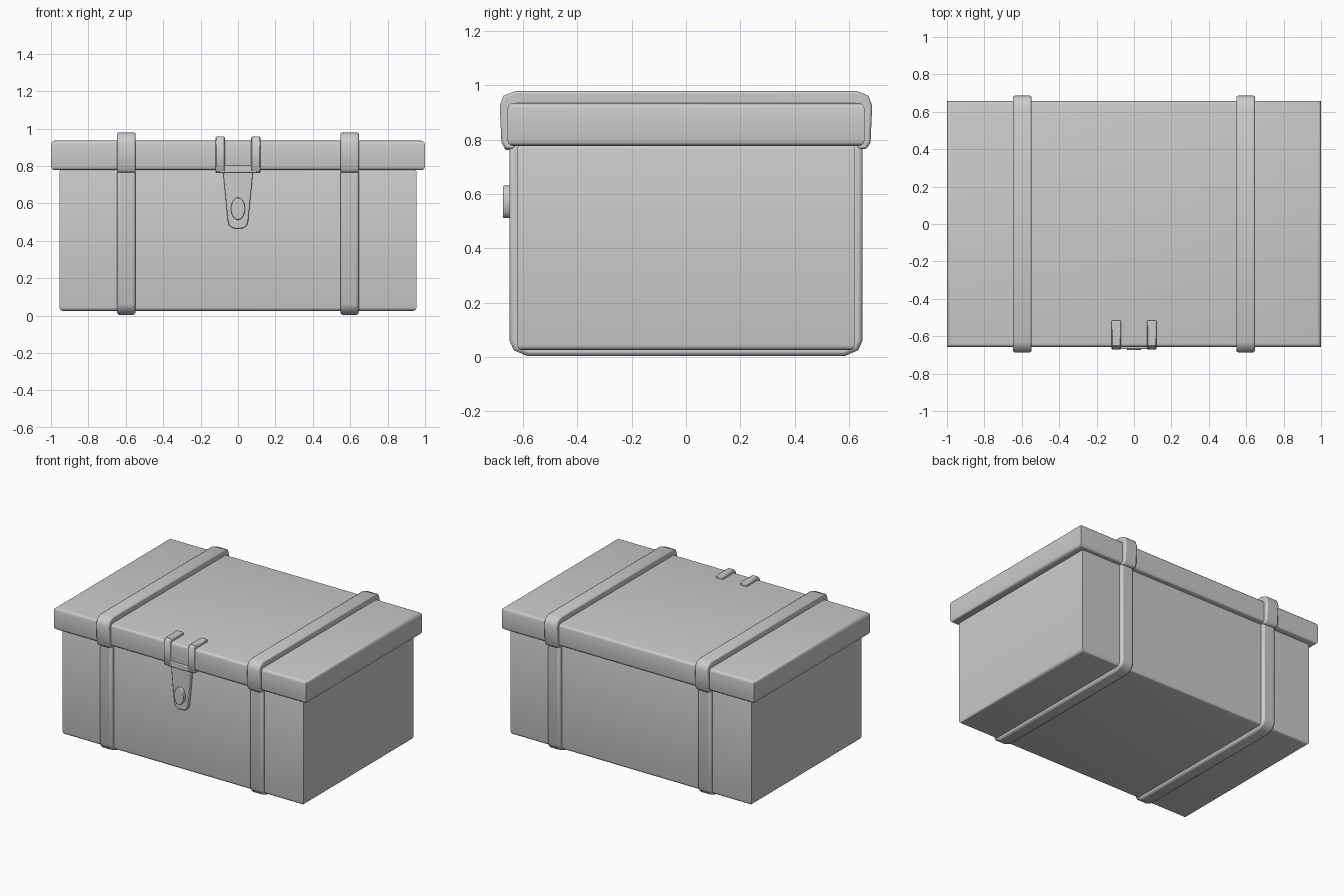
import bpy, bmesh, math

if "Cube" in bpy.data.objects:
    bpy.data.objects.remove(bpy.data.objects["Cube"])


def finish(bm, name, bevel=0.0, segs=2):
    bmesh.ops.recalc_face_normals(bm, faces=bm.faces)
    mesh = bpy.data.meshes.new(name)
    bm.to_mesh(mesh)
    bm.free()
    ob = bpy.data.objects.new(name, mesh)
    bpy.context.collection.objects.link(ob)
    bpy.ops.object.select_all(action='DESELECT')
    bpy.context.view_layer.objects.active = ob
    ob.select_set(True)
    if bevel:
        m = ob.modifiers.new("Bevel", 'BEVEL')
        m.width = bevel
        m.segments = segs
        m.limit_method = 'ANGLE'
        m.angle_limit = math.radians(50)
    bpy.ops.object.shade_smooth_by_angle(angle=math.radians(48))
    return ob


def box(name, hx, hy, z0, z1, round_edges=0.0, bevel=0.0):
    """Box; round_edges softens only the horizontal edges."""
    bm = bmesh.new()
    bmesh.ops.create_cube(bm, size=2)
    for v in bm.verts:
        v.co = (v.co.x * hx, v.co.y * hy, z0 if v.co.z < 0 else z1)
    if round_edges:
        flat = [e for e in bm.edges if abs(e.verts[0].co.z - e.verts[1].co.z) < 1e-5]
        bmesh.ops.bevel(bm, geom=flat, offset=round_edges, segments=3,
                        profile=0.5, affect='EDGES')
    return finish(bm, name, bevel)


def extrude(name, pts, direction, bevel):
    """Extrude a closed 3D outline along direction."""
    bm = bmesh.new()
    face = bm.faces.new([bm.verts.new(p) for p in pts])
    new = bmesh.ops.extrude_face_region(bm, geom=[face])["geom"]
    bmesh.ops.translate(bm, vec=direction,
                        verts=[g for g in new if isinstance(g, bmesh.types.BMVert)])
    return finish(bm, name, bevel)


def band(name, x, width, outline, bevel):
    """Side outline in (y, z) extruded across x, centred on x."""
    return extrude(name, [(x - width / 2, y, z) for y, z in outline],
                   (width, 0, 0), bevel)


def mirrored(half):
    """Complete a half outline across y = 0."""
    return half + [(-y, z) for y, z in reversed(half)]


# chest body and lid
box("chest_body", 0.955, 0.622, 0.025, 0.785, 0.02)
box("lid", 1.0, 0.657, 0.777, 0.935, 0.02)

# straps around body and lid
body_outer = mirrored([(-0.65, 0.78), (-0.65, 0.06), (-0.635, 0.025), (-0.585, 0.003)])
body_inner = mirrored([(-0.61, 0.78), (-0.61, 0.07), (-0.58, 0.04)])
lid_outer = mirrored([(-0.63, 0.765), (-0.665, 0.765), (-0.68, 0.79),
                      (-0.686, 0.925), (-0.672, 0.962), (-0.63, 0.979)])
lid_inner = mirrored([(-0.63, 0.79), (-0.645, 0.80), (-0.645, 0.91), (-0.62, 0.93)])
for side, x in (("left", -0.597), ("right", 0.597)):
    band(side + "_body_strap", x, 0.098, body_outer + body_inner[::-1], 0.014)
    band(side + "_lid_strap", x, 0.1, lid_outer + lid_inner[::-1], 0.014)

# latch hooks over the lid edge
hook = [(-0.625, 0.762), (-0.66, 0.762), (-0.672, 0.775), (-0.672, 0.93), (-0.65, 0.956),
        (-0.515, 0.956), (-0.515, 0.925), (-0.64, 0.925), (-0.645, 0.91),
        (-0.645, 0.785), (-0.625, 0.78)]
for side, x in (("left", -0.095), ("right", 0.095)):
    band(side + "_latch_hook", x, 0.05, hook, 0.006)

# latch crossbar
band("latch_crossbar", 0, 0.2,
     [(-0.625, 0.764), (-0.669, 0.764), (-0.669, 0.802), (-0.625, 0.802)], 0.005)

# tapered latch tongue
right = [(0.082, 0.79), (0.055, 0.51), (0.048, 0.482), (0.03, 0.468), (0.01, 0.465)]
tongue = right + [(-x, z) for x, z in reversed(right)]
extrude("latch_tongue", [(x, -0.648, z) for x, z in tongue], (0, 0.035, 0), 0.005)

# oval latch button
ring = [math.tau * i / 24 for i in range(24)]
extrude("latch_button", [(0.038 * math.cos(a), -0.674, 0.571 + 0.06 * math.sin(a)) for a in ring],
        (0, 0.04, 0), 0.005)
